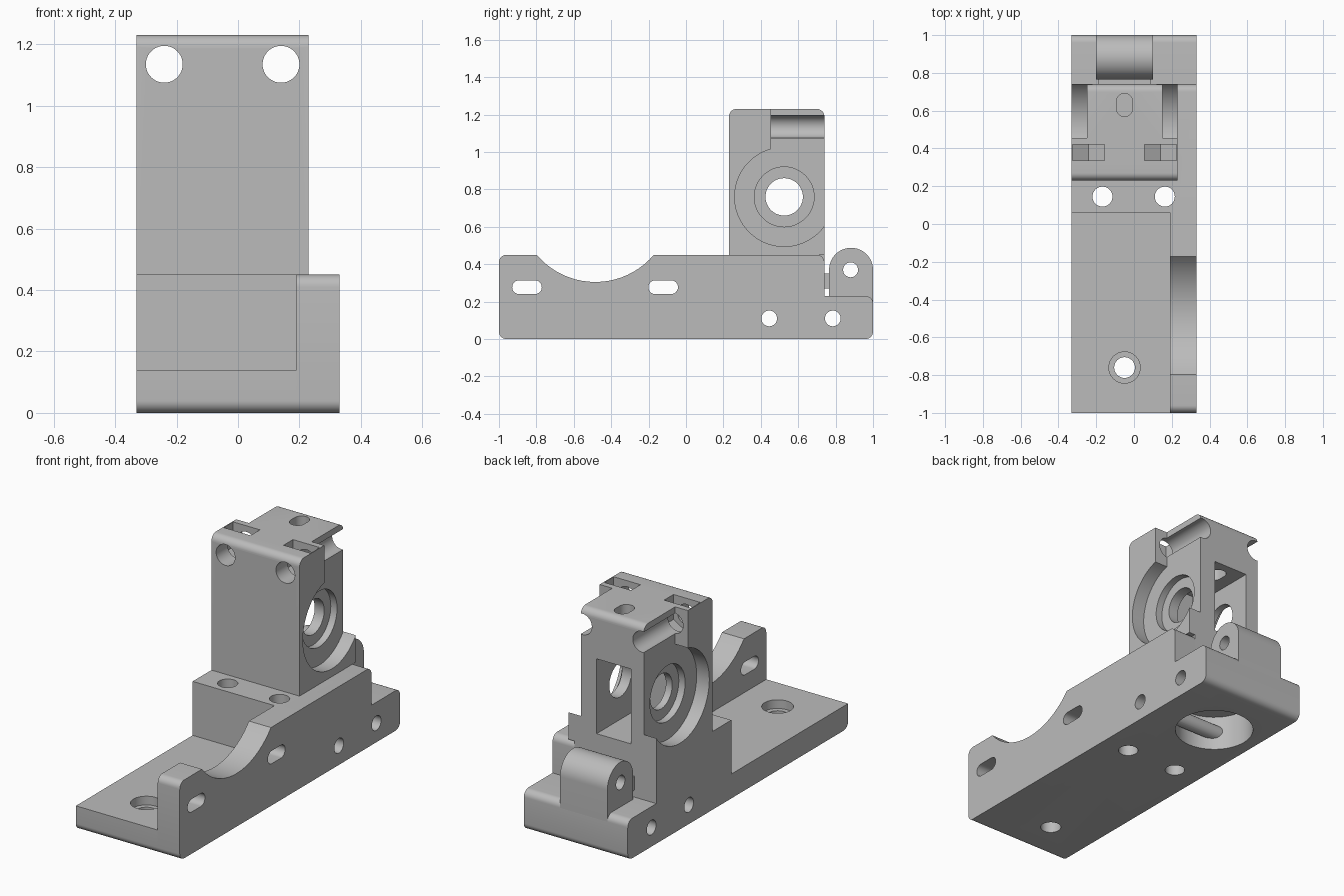
import bpy, bmesh
from math import sin, cos, pi, radians
from mathutils import Vector

cube = bpy.data.objects.get("Cube")
if cube:
    bpy.data.objects.remove(cube, do_unlink=True)

grey = bpy.data.materials.new("plastic grey")
grey.use_nodes = True
grey.diffuse_color = (0.5, 0.5, 0.5, 1)
grey.node_tree.nodes["Principled BSDF"].inputs["Base Color"].default_value = (0.5, 0.5, 0.5, 1)


def arc(u, v, r, start=0, end=360, n=48):
    """Points on an arc; a full circle leaves out the repeated end."""
    steps = n if end - start == 360 else n + 1
    return [(u + r * cos(radians(start + (end - start) * i / n)),
             v + r * sin(radians(start + (end - start) * i / n))) for i in range(steps)]


def rounded(corners, n=8):
    """Outline from (u, v, radius) corners."""
    pts = []
    for i, (u, v, r) in enumerate(corners):
        p = Vector((u, v))
        if not r:
            pts.append(p)
            continue
        d1 = (Vector(corners[i - 1][:2]) - p).normalized()
        d2 = (Vector(corners[(i + 1) % len(corners)][:2]) - p).normalized()
        c = p + r * (d1 + d2)
        pts += [c - r * (d1 * sin(t * pi / 2 / n) + d2 * cos(t * pi / 2 / n)) for t in range(n + 1)]
    return pts


def slot(u, v, r, half):
    """Stadium outline, long along u."""
    return arc(u + half, v, r, -90, 90, 16) + arc(u - half, v, r, 90, 270, 16)


def box(u0, u1, v0, v1):
    return [(u0, v0), (u1, v0), (u1, v1), (u0, v1)]


def prism(name, outline, axis, a, b):
    """Extrude an outline along an axis from a to b."""
    place = {"x": lambda u, v, w: (w, u, v),
             "y": lambda u, v, w: (u, w, v),
             "z": lambda u, v, w: (u, v, w)}[axis]
    bm = bmesh.new()
    low = [bm.verts.new(place(u, v, a)) for u, v in outline]
    high = [bm.verts.new(place(u, v, b)) for u, v in outline]
    bm.faces.new(low)
    bm.faces.new(high)
    for i in range(len(low)):
        bm.faces.new((low[i - 1], low[i], high[i], high[i - 1]))
    bmesh.ops.recalc_face_normals(bm, faces=bm.faces)
    mesh = bpy.data.meshes.new(name)
    bm.to_mesh(mesh)
    bm.free()
    mesh.materials.append(grey)
    ob = bpy.data.objects.new(name, mesh)
    bpy.context.collection.objects.link(ob)
    return ob


def activate(ob):
    bpy.ops.object.select_all(action="DESELECT")
    ob.select_set(True)
    bpy.context.view_layer.objects.active = ob


def cut(ob, outline, axis, a, b):
    """Remove an extruded outline from a part."""
    tool = prism("cutter", outline, axis, a, b)
    tool.hide_render = True
    mod = ob.modifiers.new("cut", "BOOLEAN")
    mod.operation, mod.solver, mod.object = "DIFFERENCE", "EXACT", tool
    activate(ob)
    bpy.ops.object.modifier_apply(modifier=mod.name)
    bpy.data.objects.remove(tool, do_unlink=True)


# Stepped base with mounting plate, middle block and rear foot
E = 0.04
foot = [(-1, 0, E), (1, 0, E), (1, 0.23, E), (0.74, 0.23, 0)]
base = prism("base", rounded(foot + [(0.74, 0.45, 0), (0.06, 0.45, 0),
                                     (0.06, 0.14, 0), (-1, 0.14, 0)]), "x", -0.33, 0.19)

# Side rail with round motor clearance and adjusting slots
rail = prism("side_rail", rounded(foot + [(0.74, 0.45, E), (-1, 0.45, E)]), "x", 0.19, 0.33)
cut(rail, arc(-0.485, 0.715, 0.41, n=72), "x", 0.1, 0.4)
for y in (-0.85, -0.122):
    cut(rail, slot(y, 0.277, 0.037, 0.042), "x", 0.1, 0.4)

# Cross holes and vertical bolt holes through base and rail
for part in (base, rail):
    for y in (0.445, 0.785):
        cut(part, arc(y, 0.11, 0.042, n=32), "x", -0.5, 0.5)
    cut(part, arc(0.163, 0.145, 0.053, n=32), "z", -0.1, 0.6)
cut(base, arc(-0.167, 0.145, 0.053, n=32), "z", -0.1, 0.6)

# Plate bolt hole with counterbore, and round nozzle socket underneath
cut(base, arc(-0.05, -0.76, 0.055, n=32), "z", -0.1, 0.3)
cut(base, arc(-0.05, -0.76, 0.083, n=32), "z", 0.09, 0.3)
cut(base, arc(-0.05, 0.615, 0.21), "z", -0.1, 0.2)

# Tower
tower = prism("tower", rounded([(0.23, 0.45, 0), (0.74, 0.45, 0),
                                (0.74, 1.23, E), (0.23, 1.23, E)]), "x", -0.33, 0.23)
AY, AZ = 0.525, 0.76

# Long bolt holes and nut pockets
for x in (-0.24, 0.14):
    cut(tower, arc(x, 1.135, 0.06), "y", 0.1, 0.9)
    cut(tower, [(x - 0.085, 1.3), (x - 0.085, 1.086), (x, 1.037),
                (x + 0.085, 1.086), (x + 0.085, 1.3)], "y", 0.335, 0.42)

# Side recesses open to the rear and top, with bearing seats
recess = arc(AY, AZ, 0.265, 105.3, 360, 56) + [(0.79, 1.3), (0.455, 1.3)]
for inner, seat, outer in ((0.15, 0.11, 0.3), (-0.25, -0.21, -0.4)):
    cut(tower, recess, "x", inner, outer)
    cut(tower, arc(AY, AZ, 0.16), "x", seat, outer)

# Drive shaft bore, rear window and feed slot
cut(tower, arc(AY, AZ, 0.1), "x", -0.5, 0.5)
cut(tower, box(-0.17, 0.05, 0.53, 0.96), "y", 0.37, 0.9)
cut(tower, [(u, v) for v, u in slot(0.63, -0.05, 0.043, 0.018)], "z", 0.9, 1.4)

# Hinge lug on the rear foot, with its small bridge to the block
lug = prism("hinge_lug", [(0.765, 0.19), (1, 0.19)] + arc(0.8825, 0.37, 0.1175, 0, 180, 32),
            "x", -0.2, 0.1)
cut(lug, arc(0.88, 0.37, 0.04, n=32), "x", -0.5, 0.5)
bridge = prism("lug_bridge", box(0.73, 0.775, 0.27, 0.35), "x", -0.19, 0.09)

for part in (base, rail, tower, lug, bridge):
    activate(part)
    bpy.ops.object.shade_smooth_by_angle(angle=radians(30))
